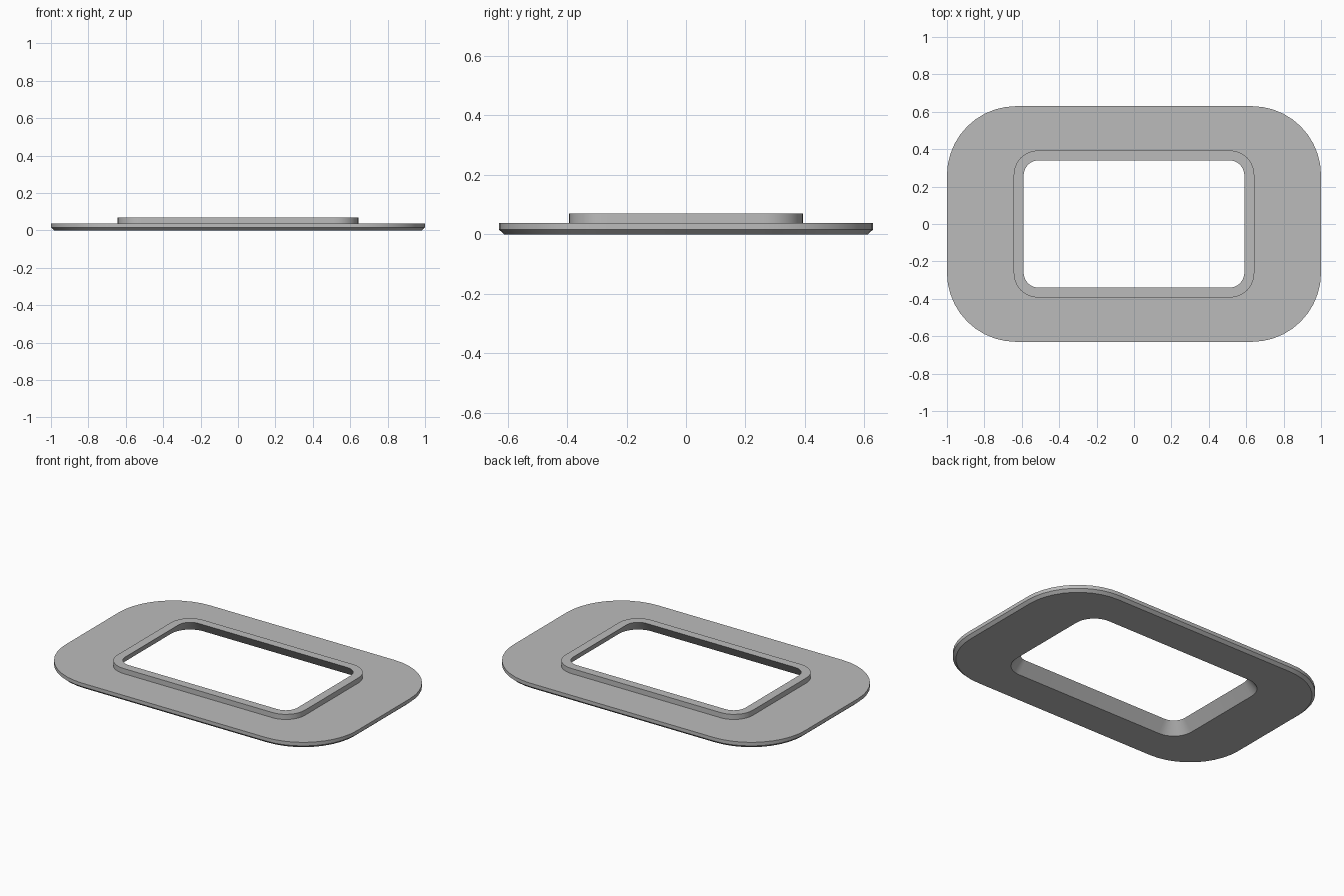
import bpy, bmesh, math

if "Cube" in bpy.data.objects:
    bpy.data.objects.remove(bpy.data.objects["Cube"])

SEGMENTS = 10  # segments per rounded corner


def rounded_rect(bm, hx, hy, r, z):
    """Closed loop of vertices around a rounded rectangle."""
    loop = []
    for q, (sx, sy) in enumerate([(1, 1), (-1, 1), (-1, -1), (1, -1)]):
        for i in range(SEGMENTS + 1):
            a = math.pi / 2 * (q + i / SEGMENTS)
            loop.append(bm.verts.new((sx * (hx - r) + r * math.cos(a),
                                      sy * (hy - r) + r * math.sin(a), z)))
    return loop


grey = bpy.data.materials.new("plain grey")
grey.diffuse_color = (0.5, 0.5, 0.5, 1)
grey.use_nodes = True
grey.node_tree.nodes["Principled BSDF"].inputs["Base Color"].default_value = grey.diffuse_color

# Cross-section of the frame: half width, half depth, corner radius, height
section = [
    (0.982, 0.612, 0.352, 0.0),    # underside outer edge
    (1.0, 0.63, 0.37, 0.016),      # top of the lower chamfer
    (1.0, 0.63, 0.37, 0.038),      # flange top edge
    (0.643, 0.393, 0.13, 0.038),   # foot of the raised lip
    (0.643, 0.393, 0.13, 0.07),    # lip outer top edge
    (0.59, 0.34, 0.08, 0.07),      # opening at the top
    (0.643, 0.393, 0.13, 0.0),     # flared opening at the bottom
]

bm = bmesh.new()
loops = [rounded_rect(bm, *row) for row in section]
for k, a in enumerate(loops):
    b = loops[(k + 1) % len(loops)]
    for i in range(len(a)):
        j = (i + 1) % len(a)
        bm.faces.new((a[i], a[j], b[j], b[i]))
bmesh.ops.recalc_face_normals(bm, faces=bm.faces)

mesh = bpy.data.meshes.new("bezel_frame")
bm.to_mesh(mesh)
bm.free()
mesh.materials.append(grey)
frame = bpy.data.objects.new("bezel_frame", mesh)
bpy.context.collection.objects.link(frame)

# Smooth corners, crisp rims
bpy.context.view_layer.objects.active = frame
frame.select_set(True)
bpy.ops.object.shade_smooth_by_angle(angle=math.radians(30))
